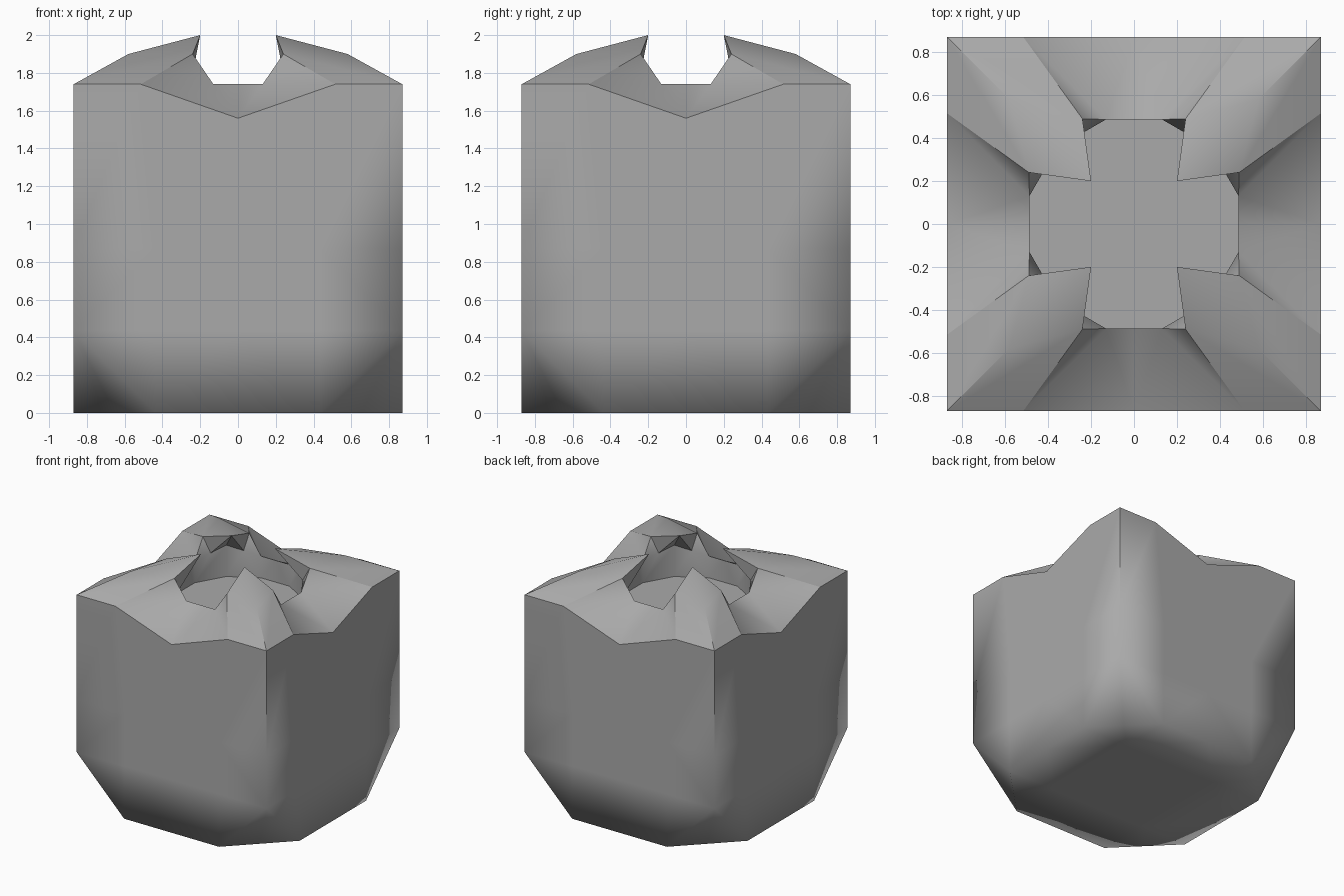
import bpy, bmesh, math
from mathutils import Vector, Matrix

cube = bpy.data.objects.get("Cube")
if cube:
    bpy.data.objects.remove(cube, do_unlink=True)

S, Q = 0.87, 0.435            # half width and quarter grid step
TOP, LOW = 1.74, 1.56         # block top, and notch / socket floor height
RAD = 0.504                   # socket radius, twelve sides


def ring(deg, z):
    a = math.radians(deg)
    return Vector((RAD * math.cos(a), RAD * math.sin(a), z))


# Corner crest: block corner, ridge, inner tip and the edge facing the notch
corner, ridge, tip = (S, S, TOP), (0.58, 0.58, 1.9), (0.2, 0.2, 2.0)
crest_end, crest_edge = (0.515, S, TOP), (0.24, 0.49, 1.9)
# Notch and socket
notch = (0, S, LOW)
rim, rim_diag = ring(75, TOP), ring(45, 1.82)
rim_mid = (rim + rim_diag) / 2
rim_flat = (0, rim.y, TOP)
floor, floor_diag = ring(75, LOW), ring(45, LOW)
floor_flat = (0, rim.y, LOW)
# Clipped bottom corner
clip_top, clip_side = (S, S, Q), (Q, S, 0)
clip_mid = ((S + Q) / 2, (S + Q) / 2, 0)

# One eighth of the block; the rest is mirrored and turned
wedge = [
    # crest
    (corner, crest_end, crest_edge, ridge), (ridge, crest_edge, tip),
    (crest_end, crest_edge, rim), (crest_edge, rim_mid, rim),
    (crest_edge, tip, rim_mid), (tip, rim_mid, rim_diag),
    # notch ramp
    (notch, crest_end, rim), (notch, rim, rim_flat),
    # socket wall and floor
    (rim_flat, rim, floor, floor_flat),
    (rim, rim_mid, rim_diag, floor_diag, floor),
    ((0, 0, LOW), floor_flat, floor, floor_diag),
    # outer side in three bands
    (notch, crest_end, corner, (S, S, S), (Q, S, S), (0, S, S)),
    ((0, S, S), (Q, S, S), (Q, S, Q), (0, S, Q)),
    ((Q, S, S), (S, S, S), clip_top, (Q, S, Q)),
    ((0, S, Q), (Q, S, Q), clip_side, (0, S, 0)),
    ((Q, S, Q), clip_top, clip_side),
    # clipped corner and underside
    (clip_side, clip_top, clip_mid), (clip_side, clip_mid, (Q, Q, 0)),
    ((0, S, 0), clip_side, (Q, Q, 0), (0, Q, 0)),
    ((0, 0, 0), (0, Q, 0), (Q, Q, 0)),
]

bm = bmesh.new()
for turn in range(4):
    rot = Matrix.Rotation(turn * math.pi / 2, 3, 'Z')
    for side in (1, -1):
        flip = Matrix.Diagonal((side, 1, 1))
        for face in wedge:
            bm.faces.new([bm.verts.new(rot @ flip @ Vector(p)) for p in face])
bmesh.ops.remove_doubles(bm, verts=bm.verts, dist=0.0005)
bmesh.ops.recalc_face_normals(bm, faces=bm.faces)

# Smooth shading, with creases only on the upper half
for f in bm.faces:
    f.smooth = True
for e in bm.edges:
    high = max(v.co.z for v in e.verts) > S + 0.05
    e.smooth = not (high and e.calc_face_angle(0) > math.radians(40))

mesh = bpy.data.meshes.new("crested_block")
bm.to_mesh(mesh)
bm.free()

grey = bpy.data.materials.new("plain_grey")
grey.use_nodes = True
colour = (0.4, 0.4, 0.4, 1)
grey.diffuse_color = colour
grey.node_tree.nodes["Principled BSDF"].inputs["Base Color"].default_value = colour
mesh.materials.append(grey)

block = bpy.data.objects.new("crested_block", mesh)
bpy.context.collection.objects.link(block)
